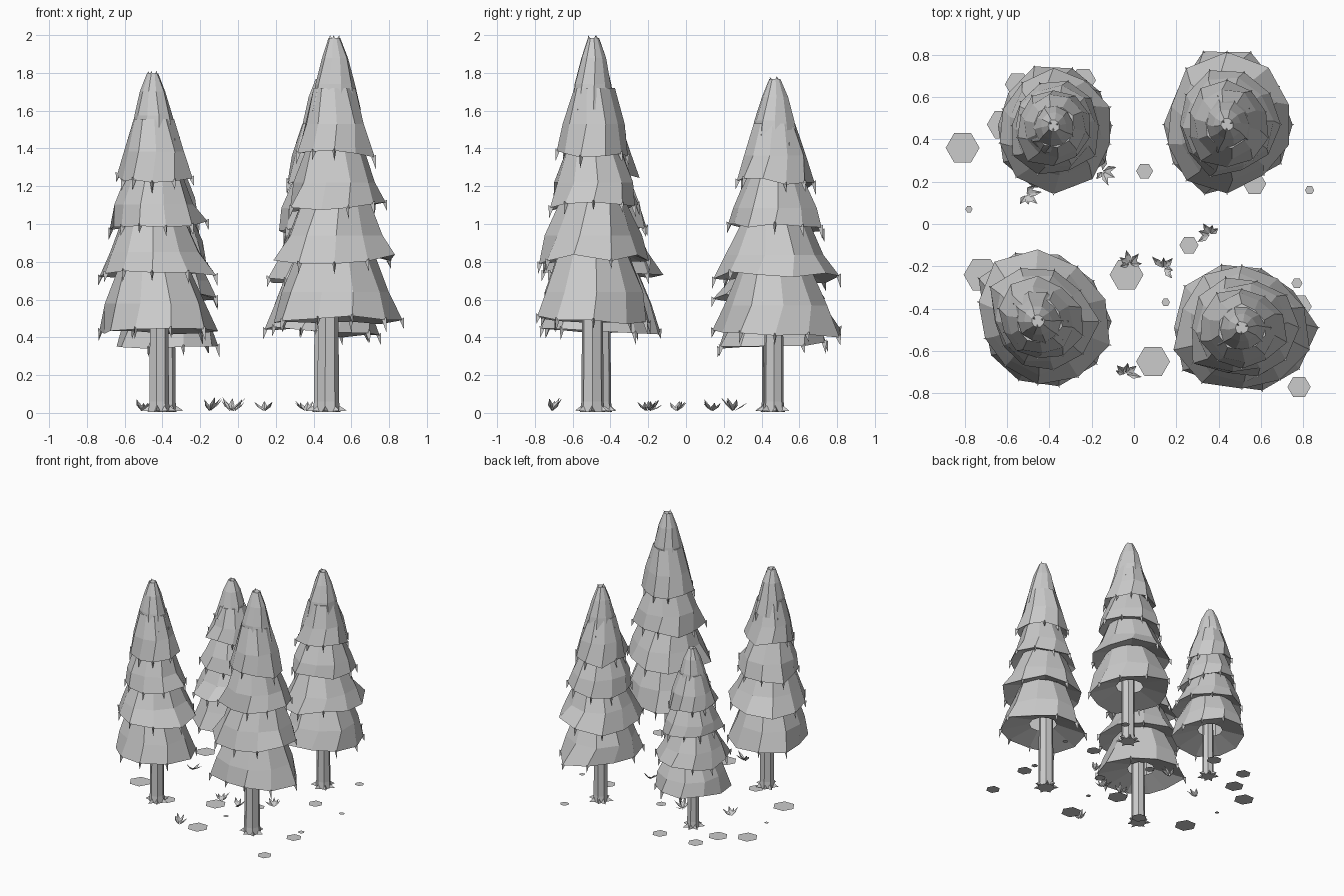
import bpy, bmesh, math, random
from math import sin, cos, pi
from mathutils import Vector

random.seed(11)
if "Cube" in bpy.data.objects:
    bpy.data.objects.remove(bpy.data.objects["Cube"], do_unlink=True)

grey = bpy.data.materials.new("plain_grey")
grey.use_nodes = True
grey.diffuse_color = (0.6, 0.6, 0.6, 1)
grey.node_tree.nodes["Principled BSDF"].inputs["Base Color"].default_value = (0.6, 0.6, 0.6, 1)


def finish(bm, name, place):
    if len(bm.faces) > 1:
        bmesh.ops.recalc_face_normals(bm, faces=bm.faces)
    mesh = bpy.data.meshes.new(name)
    bm.to_mesh(mesh)
    bm.free()
    mesh.materials.append(grey)
    obj = bpy.data.objects.new(name, mesh)
    obj.location = place
    bpy.context.collection.objects.link(obj)


def bridge(bm, rings):
    """Join matching rings of vertices with quads."""
    for low, high in zip(rings, rings[1:]):
        n = len(low)
        for i in range(n):
            j = (i + 1) % n
            bm.faces.new((low[i], low[j], high[j], high[i]))


def ring(bm, radii, z, turn=0.0):
    n = len(radii)
    return [bm.verts.new((r * cos(turn + 2 * pi * i / n), r * sin(turn + 2 * pi * i / n), z))
            for i, r in enumerate(radii)]


def axes(angle):
    """Outward and sideways directions at an angle around z."""
    return Vector((cos(angle), sin(angle), 0)), Vector((-sin(angle), cos(angle), 0))


def up(z):
    return Vector((0, 0, z))


def spike(bm, a, b, top, tip):
    """Thin pointed solid on a triangular base."""
    base = [bm.verts.new(p) for p in (a, b, top)]
    end = bm.verts.new(tip)
    bm.faces.new(base)
    for i in range(3):
        bm.faces.new((base[i], base[(i + 1) % 3], end))


# Trunk with pointed roots around the foot
def make_trunk(name, place, height):
    radius = 0.03 * height
    bm = bmesh.new()
    rings = [ring(bm, [radius * f] * 7, z) for f, z in
             ((1.12, 0.006), (1.0, 0.06), (0.92, height * 0.4), (0.7, height * 0.6))]
    bridge(bm, rings)
    bm.faces.new(rings[0])
    bm.faces.new(rings[-1])
    for k in range(7):
        out, side = axes(2 * pi * k / 7 + random.uniform(-0.2, 0.2))
        start = out * radius * 0.9 + up(0.008)
        tip = out * (radius + random.uniform(0.03, 0.05)) + up(0.012)
        spike(bm, start + side * 0.018, start - side * 0.018, start + up(0.035), tip)
    finish(bm, name, place)


# One skirt of branches: hollow below, uneven rim, drooping tips
def make_tier(name, place, height, outline, rim, profile, half_turn):
    n = len(outline)
    bm = bmesh.new()
    turn = half_turn * pi / n
    mean = sum(outline) / n
    share, rim_z = rim[0], rim[1] * height
    # Between corners of the outline, take the average of both neighbours
    shape = [(outline[i] + outline[(i + half_turn) % n]) / 2 for i in range(n)]
    rim_radii = [r * share * random.uniform(0.93, 1.05) for r in shape]
    inner = ring(bm, [mean * share * 0.33] * n, rim_z + 0.04 * height, turn)
    edge = ring(bm, rim_radii, rim_z, turn)
    tilt = random.uniform(0, 2 * pi)
    for i, v in enumerate(edge):
        v.co.z += 0.018 * cos(turn + 2 * pi * i / n - tilt) + random.uniform(-0.02, 0.02)
    rings = [inner, edge]
    for f, z in profile:
        radii = [f * (0.5 * r + 0.5 * mean) * random.uniform(0.94, 1.06) for r in shape]
        rings.append(ring(bm, radii, z * height, turn + random.uniform(0, 0.2)))
    bridge(bm, rings)
    bm.faces.new(rings[-1])
    # Thin tips hanging from most rim corners
    for i, c in enumerate([v.co.copy() for v in edge]):
        if random.random() < 0.25:
            continue
        out, side = axes(turn + 2 * pi * i / n)
        back = c - out * 0.016
        spike(bm, back + side * 0.01, back - side * 0.01, c + out * 0.008 + up(0.014),
              c + out * 0.006 - up(random.uniform(0.04, 0.065)))
    finish(bm, name, place)


# Rim and rings above it: share of the outline, share of the height
TIERS = [
    ((0.97, 0.240), [(0.82, 0.32), (0.58, 0.43)]),
    ((0.95, 0.403), [(0.76, 0.47), (0.49, 0.58)]),
    ((0.76, 0.547), [(0.64, 0.61), (0.40, 0.72)]),
    ((0.61, 0.688), [(0.49, 0.765), (0.33, 0.86)]),
    ((0.39, 0.795), [(0.31, 0.87), (0.21, 0.94), (0.09, 0.993)]),
]


def make_tree(name, centre, foot, height, outline):
    place = (*centre, 0)
    make_trunk(name + "_trunk", (*foot, 0), height)
    for i, (rim, profile) in enumerate(TIERS):
        make_tier(f"{name}_branches_{i + 1}", place, height, outline, rim, profile, i % 2)
    # Small ragged crown on the top
    bm = bmesh.new()
    for k in range(3):
        out, side = axes(2 * pi * k / 3 + 0.4)
        p = out * 0.012 * height + up(height * 0.985)
        spike(bm, p + side * 0.012, p - side * 0.012, p - out * 0.02,
              p + out * 0.006 + up(height * 0.015))
    finish(bm, name + "_crown", place)


# Each outline gives the reach of the branches at equal steps around the tree
make_tree("back_right_tree", (-0.38, 0.465), (-0.375, 0.445), 1.49,
          [0.28, 0.30, 0.28, 0.29, 0.27, 0.27, 0.32, 0.34, 0.31, 0.33])
make_tree("back_left_tree", (0.44, 0.47), (0.45, 0.465), 1.78,
          [0.33, 0.32, 0.36, 0.36, 0.31, 0.30, 0.31, 0.36, 0.30, 0.34])
make_tree("front_right_tree", (-0.455, -0.46), (-0.42, -0.45), 1.81,
          [0.37, 0.33, 0.35, 0.37, 0.35, 0.26, 0.27, 0.29, 0.32, 0.36])
make_tree("front_left_tree", (0.51, -0.49), (0.475, -0.495), 2.0,
          [0.37, 0.33, 0.30, 0.34, 0.33, 0.33, 0.36, 0.30, 0.32, 0.34])

# Flat six-sided ground patches: x, y, radius
STONES = [
    (-0.81, 0.36, 0.08), (-0.78, 0.07, 0.017), (0.05, 0.25, 0.04), (0.83, 0.16, 0.022),
    (0.57, 0.19, 0.055), (0.26, -0.10, 0.045), (-0.035, -0.24, 0.08), (0.09, -0.65, 0.08),
    (0.78, -0.77, 0.055), (0.77, -0.28, 0.026), (0.78, -0.39, 0.06), (0.15, -0.37, 0.02),
    (-0.72, -0.24, 0.085), (-0.24, 0.68, 0.06), (-0.62, 0.47, 0.075), (-0.55, 0.66, 0.06),
    (-0.37, -0.38, 0.06), (0.64, 0.66, 0.035),
]
for k, (x, y, r) in enumerate(STONES):
    bm = bmesh.new()
    bm.faces.new(ring(bm, [r] * 6, 0))
    finish(bm, f"flat_stone_{k + 1}", (x, y, 0))

# Grass tufts: x, y and the heading the blades fan around
TUFTS = [(-0.51, 0.14, -0.6), (-0.15, 0.25, -0.4), (0.36, -0.05, 2.2),
         (-0.02, -0.19, 1.8), (0.14, -0.21, 0.7), (-0.04, -0.71, 1.4)]
for k, (x, y, heading) in enumerate(TUFTS):
    bm = bmesh.new()
    for b in range(5):
        out, side = axes(heading + (b - 2) * 0.8 + random.uniform(-0.2, 0.2))
        reach, tall = random.uniform(0.045, 0.08), random.uniform(0.045, 0.085)
        mid = out * reach * 0.5 + up(tall * 0.55)
        path = (out * 0.004 + up(0.01), mid + side * 0.015, out * reach + up(tall),
                mid - side * 0.015, mid + out * 0.008)
        root, left, tip, right, fold = [bm.verts.new(p) for p in path]
        for edge in (left, right):
            bm.faces.new((root, edge, fold))
            bm.faces.new((edge, tip, fold))
    finish(bm, f"grass_tuft_{k + 1}", (x, y, 0))
